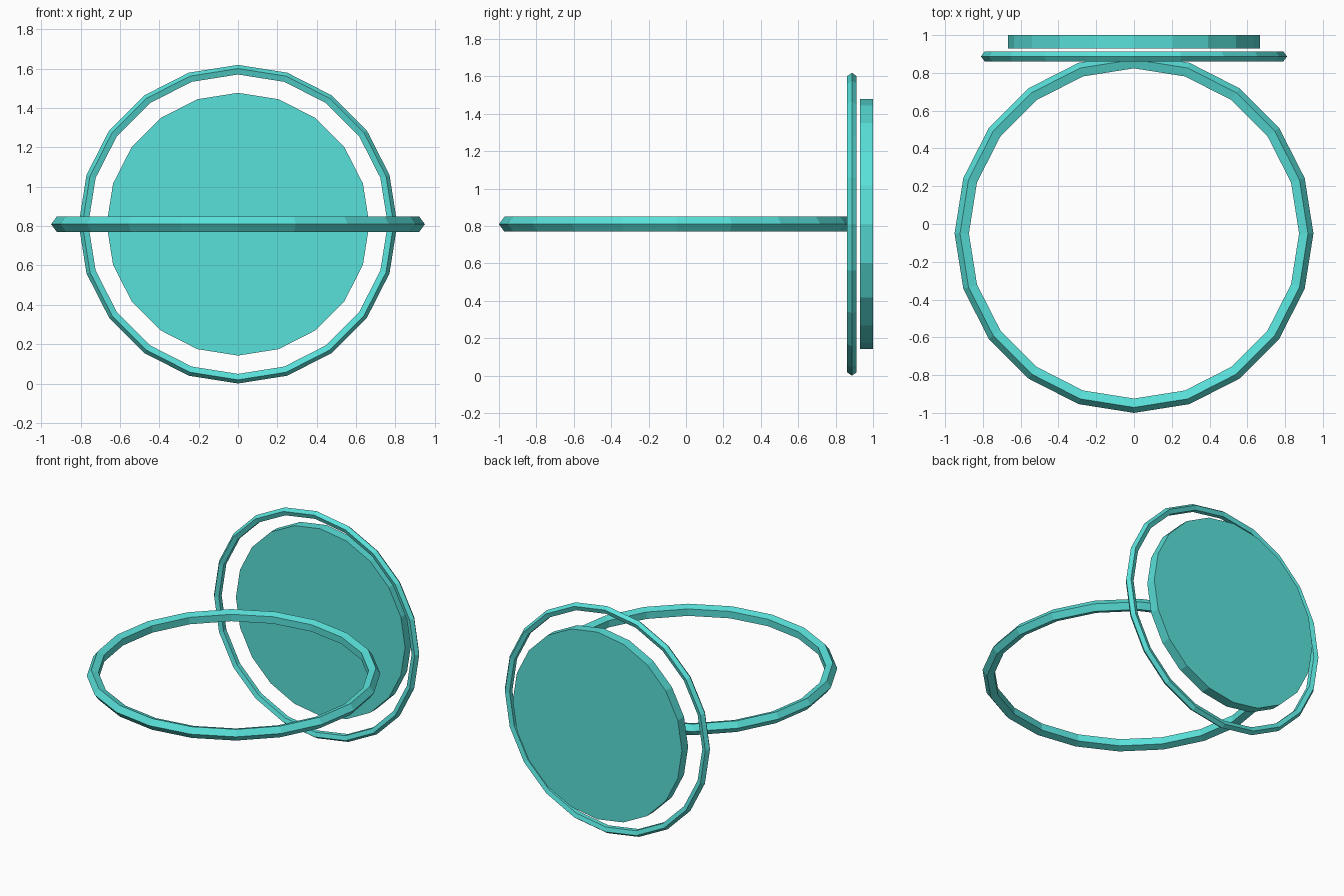
import bpy
from math import pi

if "Cube" in bpy.data.objects:
    bpy.data.objects.remove(bpy.data.objects["Cube"])

SIDES = 20
MID_Z = 0.81

mat = bpy.data.materials.new("turquoise")
mat.diffuse_color = (0.1, 0.75, 0.7, 1)
mat.use_nodes = True
mat.node_tree.nodes["Principled BSDF"].inputs["Base Color"].default_value = mat.diffuse_color


def finish(name):
    ob = bpy.context.object
    ob.name = name
    ob.data.materials.append(mat)
    return ob


def ring(name, y, outer, tube, rot_x=0):
    # ring with a five-sided tube whose ridge points outward
    bpy.ops.mesh.primitive_torus_add(
        location=(0, y, MID_Z), rotation=(rot_x, 0, 0),
        major_segments=SIDES, minor_segments=5,
        major_radius=outer - tube, minor_radius=tube)
    return finish(name)


# large level ring at the front
ring("horizontal_ring", -0.05, 0.95, 0.042)

# thin upright ring in front of the disc
ring("upright_ring", 0.887, 0.81, 0.027, pi / 2)

# flat upright disc at the back
bpy.ops.mesh.primitive_cylinder_add(
    vertices=SIDES, radius=0.668, depth=0.07,
    location=(0, 0.965, MID_Z), rotation=(pi / 2, 0, 0))
finish("back_disc")
